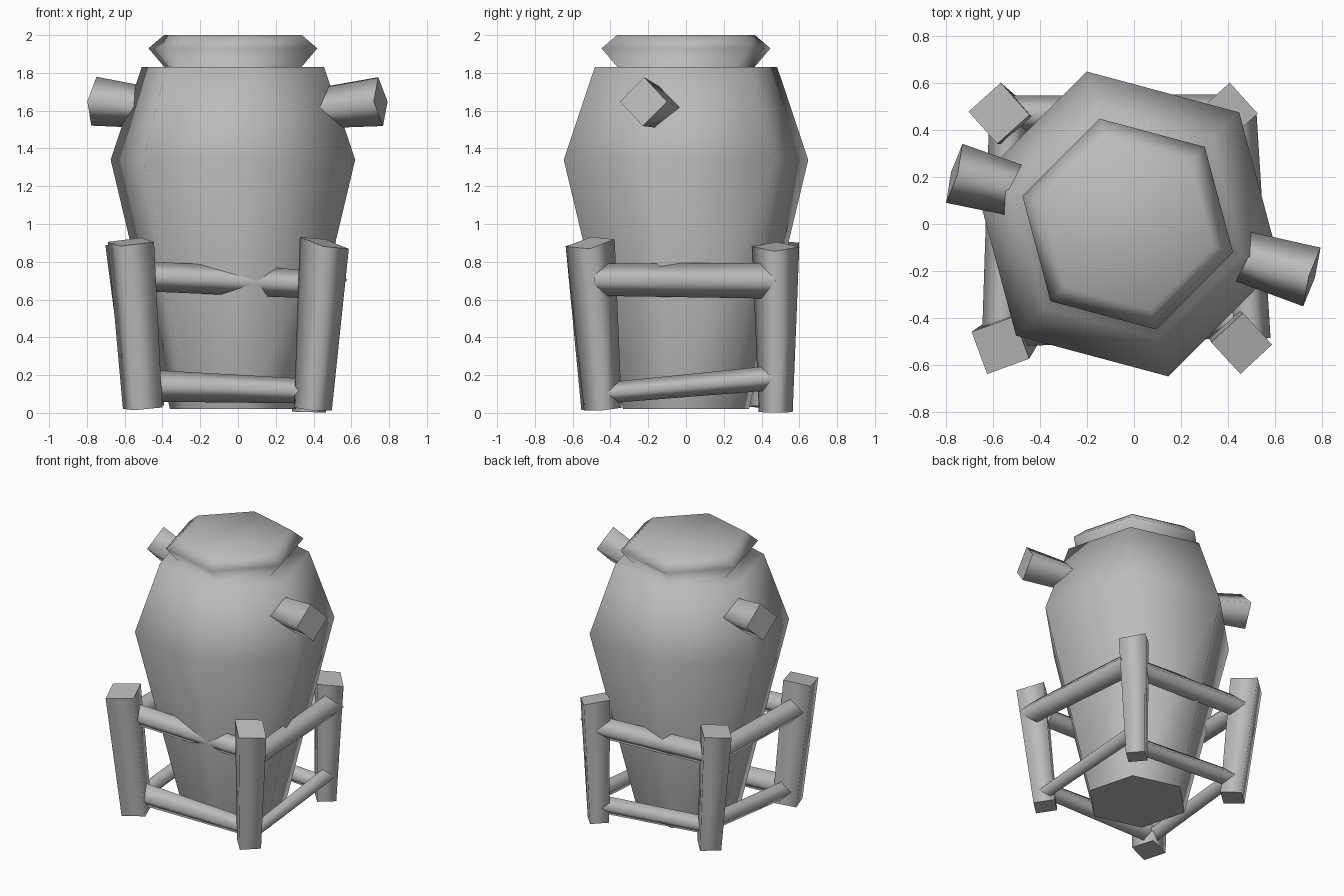
import bpy, bmesh, math
from mathutils import Vector

cube = bpy.data.objects.get("Cube")
if cube:
    bpy.data.objects.remove(cube, do_unlink=True)

grey = bpy.data.materials.new("plain_grey")
grey.use_nodes = True
grey.diffuse_color = (0.5, 0.5, 0.5, 1)
grey.node_tree.nodes["Principled BSDF"].inputs["Base Color"].default_value = (0.5, 0.5, 0.5, 1)


def loft(name, rings, sharp_caps):
    """Skin a list of point rings, cap both ends and smooth the sides."""
    bm = bmesh.new()
    loops = [[bm.verts.new(p) for p in ring] for ring in rings]
    n = len(loops[0])
    for low, high in zip(loops, loops[1:]):
        for i in range(n):
            j = (i + 1) % n
            bm.faces.new((low[i], low[j], high[j], high[i]))
    caps = [bm.faces.new(loops[0][::-1]), bm.faces.new(loops[-1])]
    bmesh.ops.recalc_face_normals(bm, faces=bm.faces)
    for f in bm.faces:
        f.smooth = True
    for cap, sharp in zip(caps, sharp_caps):
        for e in cap.edges:
            e.smooth = not sharp
    mesh = bpy.data.meshes.new(name)
    bm.to_mesh(mesh)
    bm.free()
    mesh.materials.append(grey)
    obj = bpy.data.objects.new(name, mesh)
    bpy.context.collection.objects.link(obj)
    return obj


def beam(name, a, b, ra, rb, ref=(0, 0, 1), twist=0, tilt=(0, 0)):
    """Tapered four-sided beam from a to b; tilt slopes the far end."""
    a, b = Vector(a), Vector(b)
    axis = (b - a).normalized()
    u = Vector(ref).cross(axis).normalized()
    v = axis.cross(u)
    rings = []
    for centre, r, slope in ((a, ra, (0, 0)), (b, rb, tilt)):
        ring = []
        for i in range(4):
            t = math.radians(twist + 90 * i)
            d = (u * math.cos(t) + v * math.sin(t)) * r
            d.z += slope[0] * d.x + slope[1] * d.y
            ring.append(centre + d)
        rings.append(ring)
    return loft(name, rings, (True, True))


# Six-sided jar with shoulder, neck and flared lid
profile = [(0.345, 0.02), (0.67, 1.34), (0.5, 1.83), (0.375, 1.83), (0.463, 1.93), (0.378, 2.0)]
angles = [math.radians(45 + 60 * i) for i in range(6)]
loft("jar", [[(r * math.cos(t) - 0.027, r * math.sin(t), z) for t in angles]
             for r, z in profile], (True, False))

# Leaning corner posts: foot, head, radii, twist, slope of the head
posts = {
    "front_right_post": ((-0.505, -0.45, 0.025), (-0.567, -0.515, 0.905), 0.115, 0.135, -25, (0, 0.08)),
    "front_left_post": ((0.397, -0.44, 0.02), (0.457, -0.507, 0.9), 0.1, 0.13, -2, (-0.17, 0.08)),
    "back_left_post": ((0.375, 0.475, 0.004), (0.4, 0.475, 0.88), 0.09, 0.125, -3, (-0.17, 0)),
    "back_right_post": ((-0.49, 0.43, 0.03), (-0.573, 0.47, 0.9), 0.1, 0.13, -3, (0, 0.05)),
}
for name, (foot, head, r0, r1, twist, tilt) in posts.items():
    beam(name, foot, head, r0, r1, (0, 1, 0), twist, tilt)

# Upper and lower rails between the posts
rails = {
    "front_upper_rail": ((-0.53, -0.44, 0.725), (0.42, -0.41, 0.68), 0.08, 0.075),
    "left_upper_rail": ((0.495, -0.49, 0.705), (0.425, 0.47, 0.7), 0.085, 0.095),
    "back_upper_rail": ((0.41, 0.47, 0.68), (-0.54, 0.465, 0.715), 0.08, 0.08),
    "right_upper_rail": ((-0.53, 0.45, 0.71), (-0.56, -0.48, 0.71), 0.085, 0.085),
    "front_lower_rail": ((-0.5, -0.42, 0.145), (0.38, -0.4, 0.115), 0.085, 0.065),
    "left_lower_rail": ((0.42, -0.43, 0.105), (0.4, 0.46, 0.185), 0.055, 0.065),
    "back_lower_rail": ((0.37, 0.45, 0.11), (-0.47, 0.43, 0.17), 0.065, 0.065),
    "right_lower_rail": ((-0.5, 0.43, 0.2), (-0.51, -0.44, 0.12), 0.065, 0.065),
}
for name, (start, end, r0, r1) in rails.items():
    beam(name, start, end, r0, r1)

# Square pegs at the shoulders
beam("left_peg", (0.4, -0.12, 1.61), (0.755, -0.225, 1.648), 0.105, 0.13)
beam("right_peg", (-0.42, 0.12, 1.61), (-0.763, 0.215, 1.65), 0.105, 0.13)
